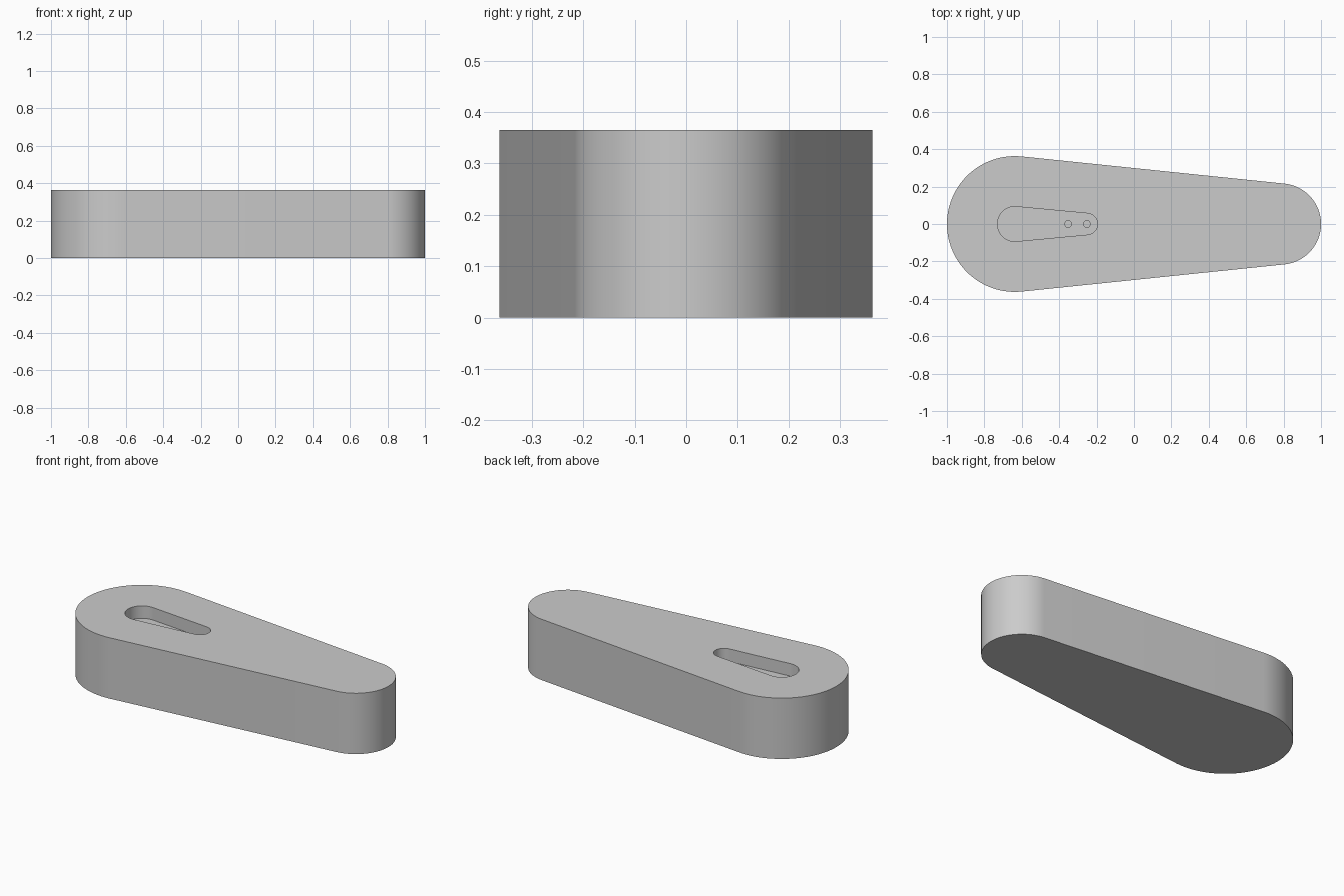
import bpy, bmesh, math

cube = bpy.data.objects.get("Cube")
if cube:
    bpy.data.objects.remove(cube, do_unlink=True)

HEIGHT = 0.365
SLOT_FLOOR = 0.29
HOLE_FLOOR = 0.22
BIG_X = -0.637
ARC_STEPS = 48

grey = bpy.data.materials.new("plain_grey")
grey.use_nodes = True
grey.diffuse_color = (0.6, 0.6, 0.6, 1)
grey.node_tree.nodes["Principled BSDF"].inputs["Base Color"].default_value = grey.diffuse_color


def arc(cx, r, start, end):
    """Points on an arc centred on the x axis."""
    angles = [start + (end - start) * i / ARC_STEPS for i in range(ARC_STEPS + 1)]
    return [(cx + r * math.cos(a), r * math.sin(a)) for a in angles]


def tapered_outline(x1, r1, x2, r2):
    """Two round ends joined by their common tangents."""
    t = math.acos((r1 - r2) / (x2 - x1))
    return arc(x2, r2, -t, t) + arc(x1, r1, t, 2 * math.pi - t)


def prism(name, outline, bottom, top):
    mesh = bpy.data.meshes.new(name)
    bm = bmesh.new()
    base = bm.faces.new([bm.verts.new((x, y, bottom)) for x, y in outline])
    side = bmesh.ops.extrude_face_region(bm, geom=[base])["geom"]
    raised = [v for v in side if isinstance(v, bmesh.types.BMVert)]
    bmesh.ops.translate(bm, verts=raised, vec=(0, 0, top - bottom))
    bmesh.ops.recalc_face_normals(bm, faces=bm.faces)
    bm.to_mesh(mesh)
    bm.free()
    mesh.materials.append(grey)
    obj = bpy.data.objects.new(name, mesh)
    bpy.context.collection.objects.link(obj)
    return obj


def carve(body, cutter):
    """Cut a recess out of the body and drop the cutter."""
    cutter.hide_render = True
    mod = body.modifiers.new("recess", 'BOOLEAN')
    mod.operation = 'DIFFERENCE'
    mod.solver = 'EXACT'
    mod.object = cutter
    bpy.context.view_layer.objects.active = body
    bpy.ops.object.modifier_apply(modifier=mod.name)
    bpy.data.objects.remove(cutter, do_unlink=True)


# Tapered body with two round ends
body = prism("tapered_arm", tapered_outline(BIG_X, 0.363, 0.783, 0.217), 0, HEIGHT)

# Shallow tapered slot in the top
slot = tapered_outline(BIG_X, 0.093, -0.252, 0.057)
carve(body, prism("slot_cutter", slot, SLOT_FLOOR, HEIGHT + 0.1))

# Two small blind holes in the slot floor
for x in (-0.352, -0.252):
    circle = arc(x, 0.018, 0, 2 * math.pi)[:-1]
    carve(body, prism("hole_cutter", circle, HOLE_FLOOR, SLOT_FLOOR + 0.03))

# Smooth round walls, sharp rims
bpy.ops.object.select_all(action='DESELECT')
body.select_set(True)
bpy.context.view_layer.objects.active = body
bpy.ops.object.shade_smooth_by_angle(angle=math.radians(30))
